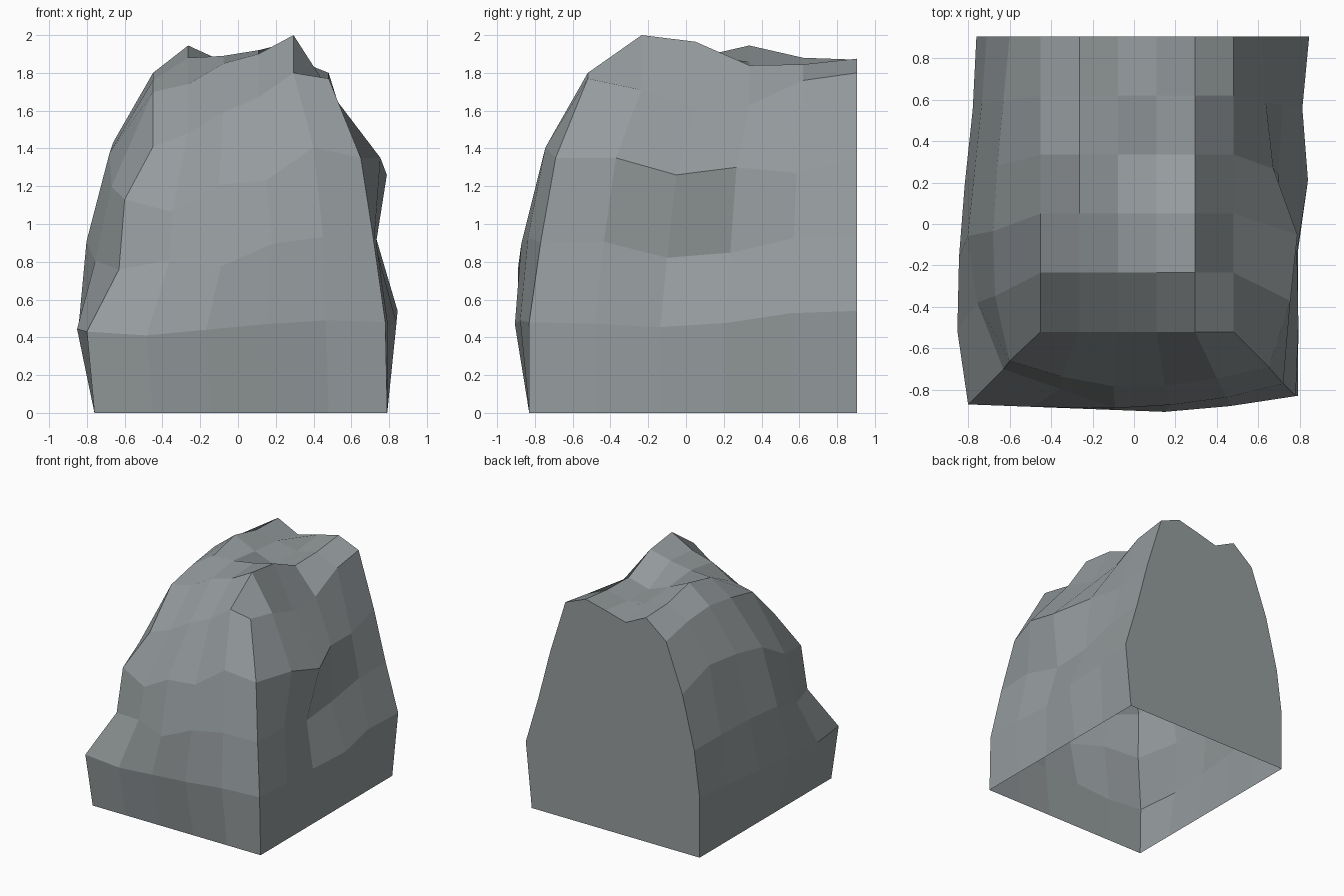
import bpy
import bmesh
from mathutils import Vector

CELLS = 5          # quads along each edge of the boulder
CM = 0.01          # profile figures below are in hundredths
BACK = 90.5        # plane of the flat cut back

old_cube = bpy.data.objects.get("Cube")
if old_cube:
    bpy.data.objects.remove(old_cube, do_unlink=True)


def stone_material():
    material = bpy.data.materials.new("stone_grey")
    colour = (0.30, 0.33, 0.34, 1)
    material.diffuse_color = colour
    material.use_nodes = True
    material.node_tree.nodes["Principled BSDF"].inputs["Base Color"].default_value = colour
    return material


def wall_edge(start, end, outward, bulge, lift):
    """Points from start up to (not including) end, pushed outward and upward."""
    points = []
    for step in range(CELLS):
        point = Vector(start).lerp(Vector(end), step / CELLS)
        if step:
            point += Vector(outward) * bulge[step - 1]
            point.z += lift[step - 1]
        points.append(point)
    return points


def course(corners, left, front, right):
    """One open ring of the wall: back, round the front, and back again."""
    back_a, front_a, front_b, back_b = corners
    ring = wall_edge(back_a, front_a, (-1, 0, 0), *left)
    ring += wall_edge(front_a, front_b, (0, -1, 0), *front)
    ring += wall_edge(front_b, back_b, (1, 0, 0), *right)
    return ring + [Vector(back_b)]


level = (0, 0, 0, 0)
straight = (level, level)

# Wall courses from the ground upwards: corners, then bulge and lift per side
courses = [
    course([(-76, BACK, 0), (-76, -83, 0), (79, -83, 0), (79, BACK, 0)],
           straight, straight, straight),
    course([(-76, BACK, 50), (-80, -87, 43), (78, -83, 48), (84.5, BACK, 54)],
           left=((1, 4, 6, 6), level),
           front=((2, 4, 6, 4), (-3, -1, 1, 2)),
           right=((0, -2, 2, -2), (-2, -5, -4, 0))),
    course([(-71, BACK, 88), (-63, -70, 76), (72, -77, 90), (73, BACK, 93)],
           left=((4, 9, 14, 11), (4, 8, 10, 2)),
           front=((8, 16, 13, 8), (2, -4, 5, 6)),
           right=((1, -2, -3, -1), (0, -9, -7, 0))),
    course([(-60, BACK, 132), (-60, -66, 113), (65, -69, 135), (62, BACK, 135)],
           left=((3, 6, 8, 7), (17, 19, 17, 3)),
           front=((7, 11, 10, 6), (-11, -1, -3, 10)),
           right=((11, 15, 4, 1), (0, -9, -5, -8))),
]

# Crown heights, one profile across the top for each row from front to back
crown_profiles = [
    (141, 148, 159, 167, 180, 177),
    (170, 174, 185, 190, 200, 171),
    (176, 188, 189, 192, 196.5, 162),
    (180, 194.5, 186, 179, 184, 163),
    (178, 188, 184, 180, 184.5, 176),
    (172, 187, 178, 183, 187.5, 180),
]

bm = bmesh.new()


def add_points(points):
    return [bm.verts.new(point * CM) for point in points]


rings = [add_points(ring) for ring in courses]

# Crown grid, evenly spaced in plan
crown = []
for row, heights in enumerate(crown_profiles):
    y = -52 + (BACK + 52) * row / CELLS
    crown.append(add_points(
        Vector((-45 + 93 * column / CELLS, y, height))
        for column, height in enumerate(heights)))

# The crown's rim is the last ring of the wall
rim = [row[0] for row in reversed(crown)]
rim += crown[0][1:]
rim += [row[-1] for row in crown[1:]]
rings.append(rim)


def bridge(lower, upper):
    for i in range(len(lower) - 1):
        bm.faces.new((lower[i], lower[i + 1], upper[i + 1], upper[i]))


# Wall and crown faces; the underside stays open
for lower, upper in zip(rings, rings[1:]):
    bridge(lower, upper)
for near, far in zip(crown, crown[1:]):
    bridge(near, far)

# Flat back as one face
right_edge = [ring[-1] for ring in rings]
left_edge = [ring[0] for ring in rings]
top_edge = crown[-1][1:-1]
bm.faces.new(left_edge + top_edge + right_edge[::-1])

mesh = bpy.data.meshes.new("boulder")
bm.to_mesh(mesh)
bm.free()
mesh.materials.append(stone_material())
boulder = bpy.data.objects.new("boulder", mesh)
bpy.context.collection.objects.link(boulder)
